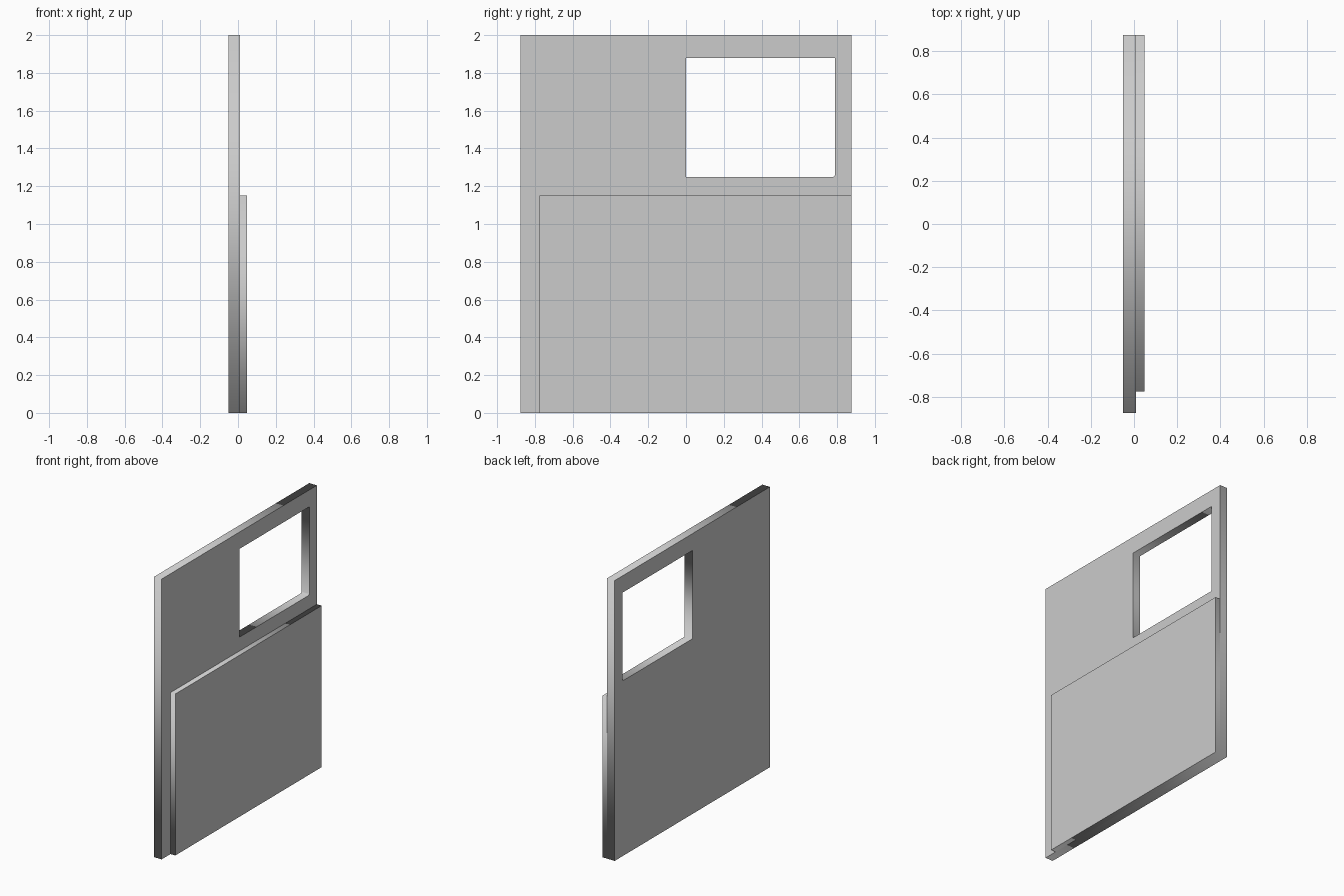
import bpy
from math import pi

if "Cube" in bpy.data.objects:
    bpy.data.objects.remove(bpy.data.objects["Cube"])


def slab(name, x0, x1, outlines):
    """Extrude flat (y, z) outlines from x0 to x1; inner outlines become holes."""
    cu = bpy.data.curves.new(name, 'CURVE')
    cu.dimensions = '2D'
    cu.fill_mode = 'BOTH'
    cu.extrude = (x1 - x0) / 2
    for pts in outlines:
        sp = cu.splines.new('POLY')
        sp.points.add(len(pts) - 1)
        for p, (y, z) in zip(sp.points, pts):
            p.co = (y, z, 0, 1)
        sp.use_cyclic_u = True
    ob = bpy.data.objects.new(name, cu)
    ob.location.x = (x0 + x1) / 2
    ob.rotation_euler = (pi / 2, 0, pi / 2)
    bpy.context.collection.objects.link(ob)
    # Turn the curve into a flat-shaded mesh
    bpy.ops.object.select_all(action='DESELECT')
    ob.select_set(True)
    bpy.context.view_layer.objects.active = ob
    bpy.ops.object.convert(target='MESH')
    ob = bpy.context.object
    ob.data.shade_flat()
    return ob


def rect(y0, y1, z0, z1):
    return [(y0, z0), (y1, z0), (y1, z1), (y0, z1)]


# Main wall with a window opening (one lower corner slightly clipped)
window = [(0, 1.25), (0.78, 1.25), (0.79, 1.26), (0.79, 1.88), (0, 1.88)]
slab("wall_panel", -0.05, 0.01, [rect(-0.875, 0.875, 0, 2), window])

# Raised lower cladding on the +x face
slab("lower_panel", 0.01, 0.048, [rect(-0.775, 0.875, 0, 1.152)])
